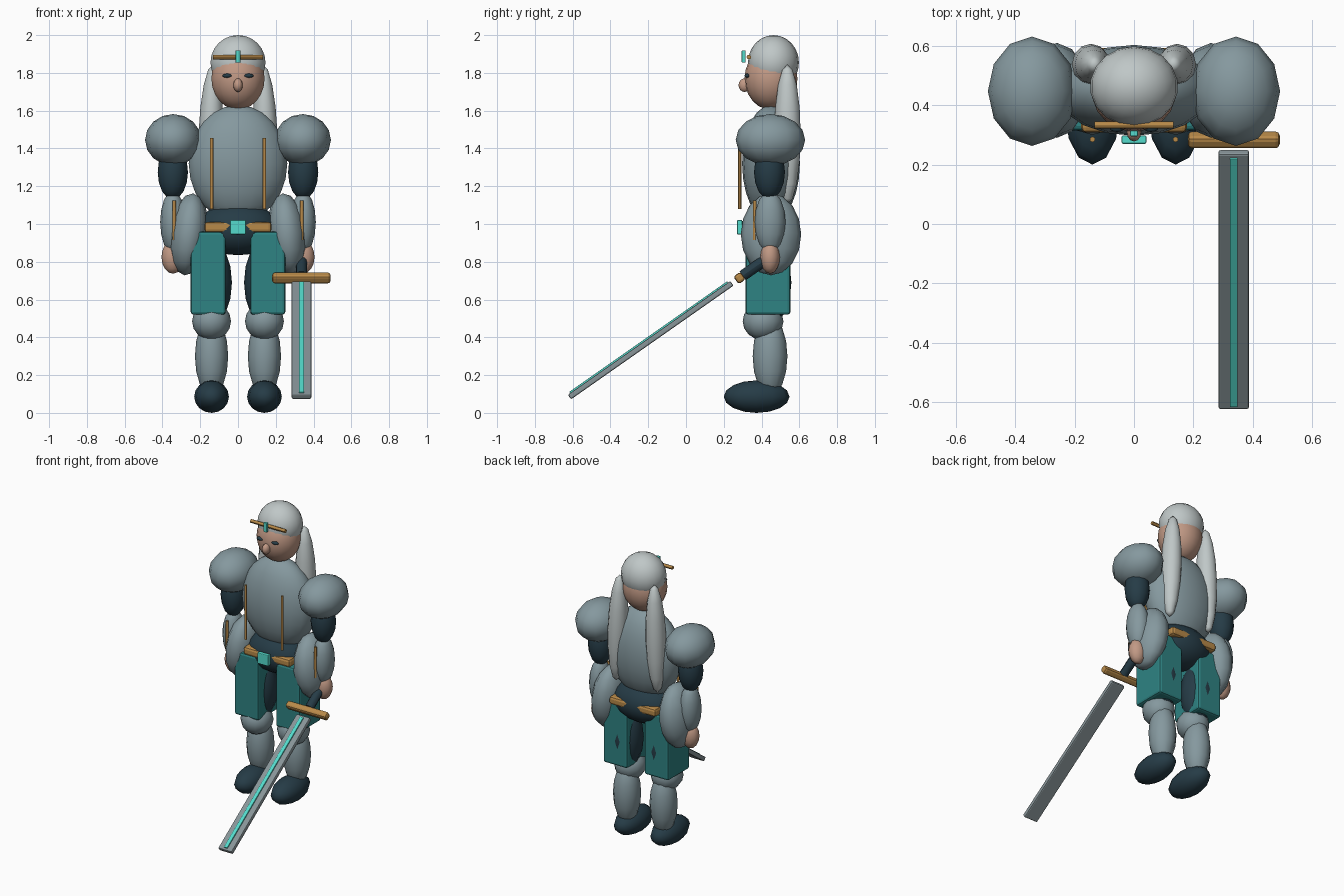
import bpy
from math import radians, sin, cos

if "Cube" in bpy.data.objects:
    bpy.data.objects.remove(bpy.data.objects["Cube"])


def material(name, r, g, b):
    color = [(c / 255) ** 2.2 for c in (r, g, b)] + [1]
    m = bpy.data.materials.new(name)
    m.use_nodes = True
    m.diffuse_color = color
    m.node_tree.nodes["Principled BSDF"].inputs["Base Color"].default_value = color
    return m


armor = material("armor grey", 132, 151, 157)
steel = material("blade steel", 135, 147, 151)
dark = material("dark navy", 42, 62, 72)
teal = material("teal cloth", 50, 130, 130)
glow = material("bright teal", 85, 218, 203)
gold = material("gold", 182, 136, 74)
skin = material("skin", 192, 152, 132)
hair = material("silver hair", 190, 198, 198)


def finish(name, size, mat, rot):
    ob = bpy.context.object
    ob.name = name
    ob.scale = size
    ob.rotation_euler = [radians(a) for a in rot]
    ob.data.materials.append(mat)
    bpy.ops.object.transform_apply(location=False, rotation=False, scale=True)
    return ob


def ball(name, loc, radii, mat, rot=(0, 0, 0), segments=12):
    bpy.ops.mesh.primitive_uv_sphere_add(
        segments=segments, ring_count=segments * 2 // 3 // 2 * 2, radius=1, location=loc)
    ob = finish(name, radii, mat, rot)
    bpy.ops.object.shade_smooth()
    return ob


def box(name, loc, size, mat, rot=(0, 0, 0), bevel=0.2):
    bpy.ops.mesh.primitive_cube_add(size=1, location=loc)
    ob = finish(name, size, mat, rot)
    mod = ob.modifiers.new("rounded edges", "BEVEL")
    mod.width = min(size) * bevel
    mod.segments = 2
    return ob


def rod(name, loc, radius, length, mat, rot=(0, 0, 0)):
    bpy.ops.mesh.primitive_cylinder_add(vertices=12, radius=1, depth=1, location=loc)
    ob = finish(name, (radius, radius, length), mat, rot)
    bpy.ops.object.shade_smooth_by_angle()
    return ob


Y = 0.45  # depth of the body axis

# Head and trunk
ball("head", (0, Y, 1.77), (0.143, 0.14, 0.165), skin, segments=18)
ball("hair_cap", (0, 0.463, 1.855), (0.148, 0.135, 0.145), hair, segments=18)
ball("nose", (0, 0.311, 1.735), (0.025, 0.033, 0.036), skin)
ball("torso", (0, Y, 1.32), (0.265, 0.153, 0.31), armor, segments=18)
ball("pelvis", (0, Y, 0.975), (0.22, 0.15, 0.14), dark, segments=18)

# Circlet, belt and buckle
rod("circlet", (0, 0.333, 1.884), 0.012, 0.265, gold, (0, 90, 0))
box("circlet_gem", (0, 0.305, 1.887), (0.026, 0.02, 0.065), glow)
box("belt", (0, Y, 0.983), (0.356, 0.285, 0.056), gold, bevel=0.3)
box("buckle", (0, 0.284, 0.983), (0.084, 0.028, 0.076), glow)

# Paired parts
for side, s in (("left", 1), ("right", -1)):
    ball(side + "_eye", (s * 0.057, 0.324, 1.785), (0.026, 0.014, 0.011), dark)
    ball(side + "_hair_lock", (s * 0.145, 0.537, 1.475), (0.064, 0.07, 0.37), hair, (0, s * -2, 0))
    rod(side + "_chest_trim", (s * 0.14, 0.285, 1.268), 0.009, 0.375, gold)

    # Arms
    ball(side + "_shoulder_guard", (s * 0.343, 0.447, 1.445), (0.149, 0.184, 0.137), armor)
    ball(side + "_upper_arm", (s * 0.345, 0.442, 1.275), (0.08, 0.082, 0.145), dark)
    ball(side + "_forearm", (s * 0.345, 0.445, 1.01), (0.067, 0.082, 0.165), armor)
    rod(side + "_forearm_trim", (s * 0.338, 0.364, 1.02), 0.009, 0.21, gold)
    ball(side + "_hand", (s * 0.345, 0.445, 0.825), (0.06, 0.052, 0.088), skin)

    # Hips and legs
    ball(side + "_hip_guard", (s * 0.26, Y, 0.945), (0.103, 0.16, 0.218), armor, (0, s * -6, 0))
    ball(side + "_thigh", (s * 0.14, Y, 0.69), (0.108, 0.108, 0.22), dark)
    box(side + "_tasset", (s * 0.158, 0.434, 0.74), (0.185, 0.238, 0.44), teal, bevel=0.08)
    ball(side + "_knee_guard", (s * 0.14, 0.408, 0.485), (0.103, 0.108, 0.1), armor)
    ball(side + "_shin", (s * 0.14, 0.445, 0.3), (0.088, 0.092, 0.21), armor)
    ball(side + "_boot", (s * 0.14, 0.374, 0.086), (0.092, 0.174, 0.086), dark)

# Sword held in the left hand, built along one sloping axis
TILT = 35


def on_sword(along, above=0.0):
    a = radians(TILT)
    return (0.336,
            -0.187 + along * cos(a) - above * sin(a),
            0.385 + along * sin(a) + above * cos(a))


box("blade", on_sword(0), (0.104, 1.05, 0.03), steel, (TILT, 0, 0), bevel=0.25)
box("blade_inlay", on_sword(0, 0.016), (0.026, 1.02, 0.014), glow, (TILT, 0, 0))
box("sword_guard", on_sword(0.574), (0.31, 0.046, 0.05), gold, (TILT, 0, 0), bevel=0.3)
rod("sword_grip", on_sword(0.68), 0.029, 0.17, dark, (TILT - 90, 0, 0))
